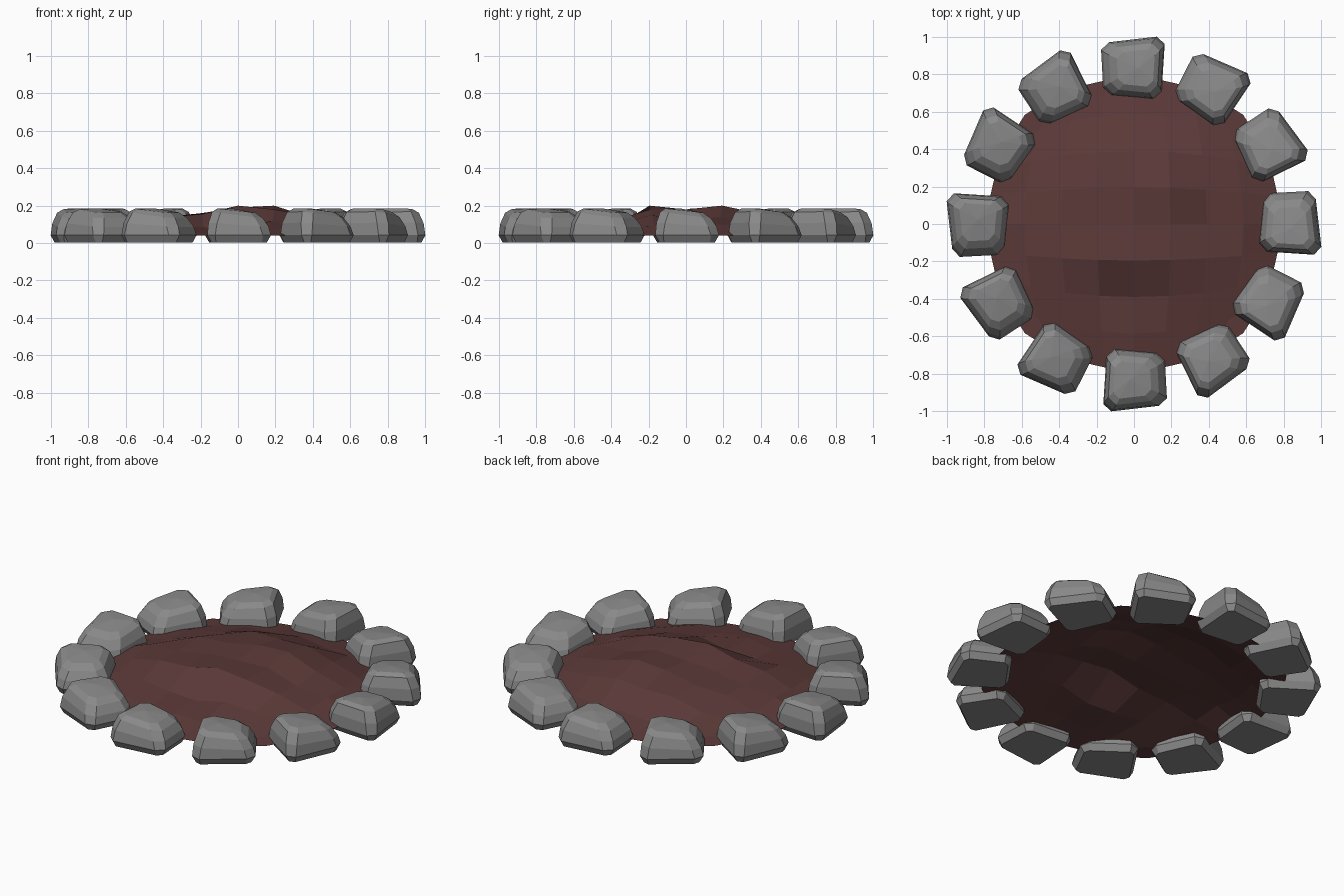
import bpy, bmesh
from math import sqrt, radians
from mathutils import Matrix

if "Cube" in bpy.data.objects:
    bpy.data.objects.remove(bpy.data.objects["Cube"])


def material(name, color):
    m = bpy.data.materials.new(name)
    m.diffuse_color = (*color, 1)
    m.use_nodes = True
    m.node_tree.nodes["Principled BSDF"].inputs["Base Color"].default_value = m.diffuse_color
    return m


def finish(bm, name, mat):
    bmesh.ops.recalc_face_normals(bm, faces=bm.faces)
    me = bpy.data.meshes.new(name)
    bm.to_mesh(me)
    bm.free()
    me.materials.append(mat)
    ob = bpy.data.objects.new(name, me)
    bpy.context.collection.objects.link(ob)
    return ob


stone_mat = material("stone", (0.25, 0.25, 0.25))
dirt_mat = material("dirt", (0.105, 0.042, 0.04))

# stone: stacked chamfered outlines
CORNERS = [(.69, .163), (.66, -.145), (1.002, -.167), (.962, .178)]
CX, CY = 0.83, 0.005
LAYERS = [  # scale, chamfer, z, tilt along the tangent, tangential shift
    (0.87, 0.09, 0.004, 0.0, 0.0),
    (1.00, 0.13, 0.042, 0.0, 0.0),
    (0.95, 0.15, 0.098, -0.07, -0.003),
    (0.80, 0.17, 0.151, -0.13, -0.008),
    (0.60, 0.17, 0.174, -0.11, -0.015),
]


def stone_mesh():
    bm = bmesh.new()
    rings = []
    for s, c, z, tilt, shift in LAYERS:
        ring = []
        for i, (x, y) in enumerate(CORNERS):
            for j in (i - 1, (i + 1) % 4):
                nx, ny = CORNERS[j]
                px = CX + (x + (nx - x) * c - CX) * s
                py = CY + (y + (ny - y) * c - CY) * s
                ring.append(bm.verts.new((px, py + shift, z + tilt * py)))
        rings.append(ring)
    for a, b in zip(rings, rings[1:]):
        for k in range(8):
            n = (k + 1) % 8
            bm.faces.new((a[k], a[n], b[n], b[k]))
    bm.faces.new(rings[0])
    peak = bm.verts.new((CX, CY - 0.03, 0.184))
    for k in range(8):
        bm.faces.new((rings[-1][k], rings[-1][(k + 1) % 8], peak))
    return bm


# ring of twelve stones
for n in range(12):
    bm = stone_mesh()
    bm.transform(Matrix.Rotation(radians(30 * n), 4, 'Z') @ Matrix.Diagonal((1.005, 1, 1, 1)))
    finish(bm, f"stone_{n + 1}", stone_mat)

# dirt bed: open bumpy sheet, square grid rounded into a disc
HEIGHTS = [
    (.05, .08, .06, .08, .07, .08, .05),
    (.08, .10, .085, .08, .12, .10, .08),
    (.09, .14, .155, .20, .18, .15, .09),
    (.11, .12, .16, .17, .18, .12, .11),
    (.08, .14, .15, .19, .20, .14, .10),
    (.08, .10, .15, .15, .16, .12, .09),
    (.05, .07, .07, .09, .07, .08, .05),
]
bm = bmesh.new()
bmesh.ops.create_grid(bm, x_segments=8, y_segments=8, size=1)
for v in bm.verts:
    u, w = v.co.x, v.co.y
    i, j = round((u + 1) * 4), round((w + 1) * 4)
    inside = 0 < i < 8 and 0 < j < 8
    v.co = (0.78 * u * sqrt(1 - 0.44 * w * w),
            0.78 * w * sqrt(1 - 0.44 * u * u),
            HEIGHTS[j - 1][i - 1] if inside else 0.04)
dirt = finish(bm, "dirt_bed", dirt_mat)
if dirt.data.polygons[0].normal.z < 0:
    dirt.data.flip_normals()
